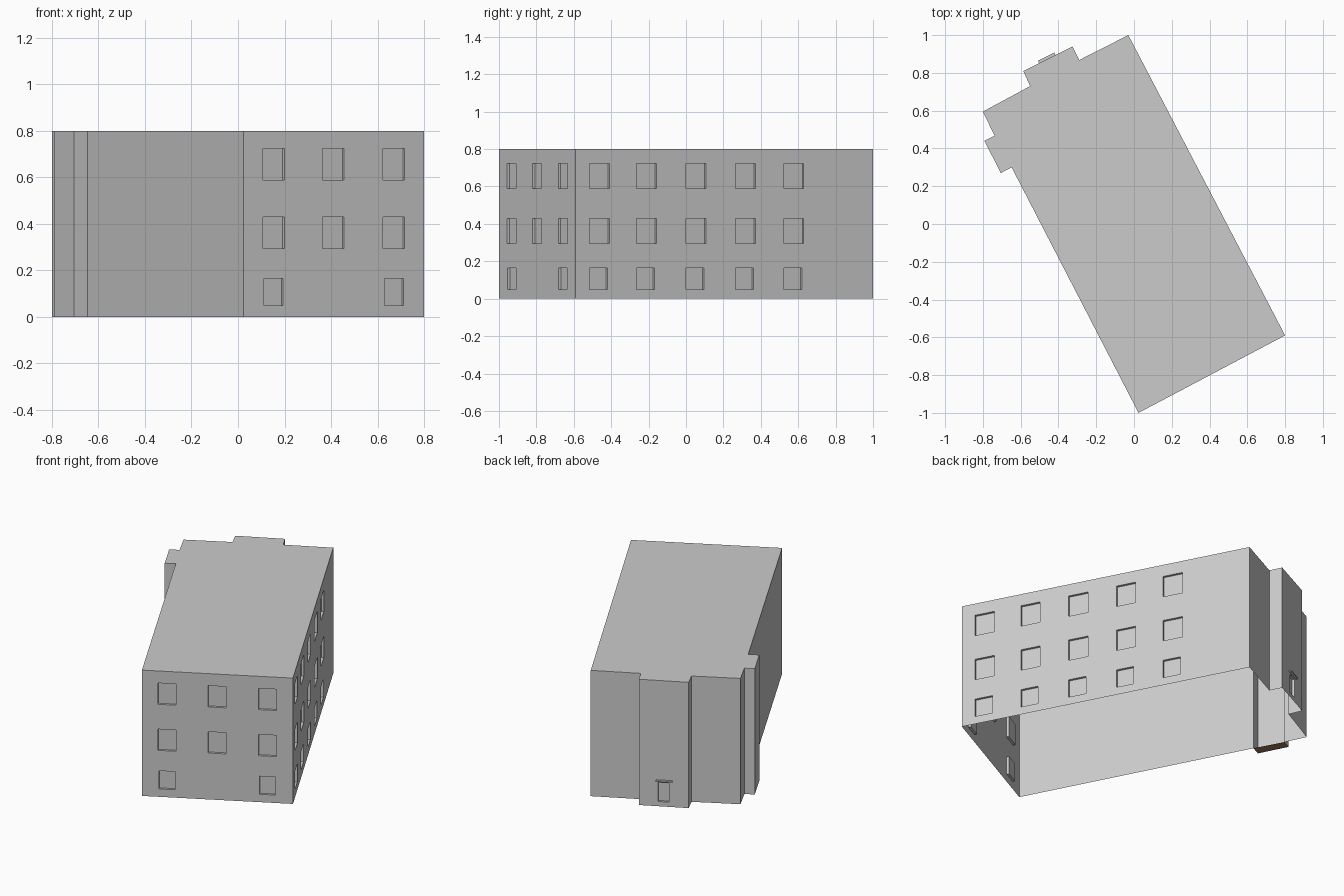
import bpy
from mathutils import Vector

if "Cube" in bpy.data.objects:
    bpy.data.objects.remove(bpy.data.objects["Cube"])

H = 0.8        # building height
DEPTH = 0.015  # window recess
# footprint, clockwise seen from above
PLAN = [(-0.03, 1.0), (0.80, -0.59), (0.024, -1.0), (-0.648, 0.30),
        (-0.705, 0.27), (-0.792, 0.44), (-0.738, 0.467), (-0.80, 0.595),
        (-0.55, 0.73), (-0.586, 0.81), (-0.326, 0.94), (-0.29, 0.868)]
PLAN = [Vector((x, y, 0)) for x, y in PLAN]
UP = Vector((0, 0, 1))


def make(name, verts, faces, colour=None):
    me = bpy.data.meshes.new(name)
    me.from_pydata([tuple(v) for v in verts], [], faces)
    ob = bpy.data.objects.new(name, me)
    bpy.context.collection.objects.link(ob)
    if colour:
        mat = bpy.data.materials.new(name + "_paint")
        mat.diffuse_color = colour
        mat.use_nodes = True
        mat.node_tree.nodes["Principled BSDF"].inputs["Base Color"].default_value = mat.diffuse_color
        me.materials.append(mat)
    return ob


def frame(i):
    """Origin, direction, outward normal and length of wall i."""
    p, q = PLAN[i], PLAN[(i + 1) % len(PLAN)]
    d = (q - p).normalized()
    return p, d, Vector((-d.y, d.x, 0)), (q - p).length


def wall(i, name, openings=()):
    """Wall sheet with recessed openings given as (u0, u1, z0, z1)."""
    p, d, n, length = frame(i)
    verts, faces = [], []

    def quad(*pts):
        k = len(verts)
        verts.extend(p + d * u + UP * z + n * o for u, z, o in pts)
        faces.append((k, k + 1, k + 2, k + 3))

    def loop(u0, u1, z0, z1, o=0.0):
        return [(u0, z0, o), (u0, z1, o), (u1, z1, o), (u1, z0, o)]

    us = sorted({0, length, *(u for w in openings for u in w[:2])})
    zs = sorted({0, H, *(z for w in openings for z in w[2:])})
    for u0, u1 in zip(us, us[1:]):
        for z0, z1 in zip(zs, zs[1:]):
            cu, cz = (u0 + u1) / 2, (z0 + z1) / 2
            if not any(a < cu < b and c < cz < e for a, b, c, e in openings):
                quad(*loop(u0, u1, z0, z1))
    for w in openings:
        outer, inner = loop(*w), loop(*w, -DEPTH)
        quad(*inner)
        for k in range(4):
            m = (k + 1) % 4
            quad(outer[k], outer[m], inner[m], inner[k])
    make(name, verts, faces)


ROWS = [(0.05, 0.165), (0.295, 0.43), (0.588, 0.723)]

# right wall: five windows on each of three floors
L = frame(0)[3]
side = []
for end in (0.113, 0.272, 0.438, 0.604, 0.767):
    for r, (z0, z1) in enumerate(ROWS):
        cut = 0.012 if r == 0 else 0
        side.append((L * (1 - end) + cut, L * (1 - end) + 0.12, z0, z1))

# front wall: three columns, no window in the middle of the ground floor
front = []
for x in (0.153, 0.41, 0.67):
    for r, (z0, z1) in enumerate(ROWS):
        if r == 0 and x == 0.41:
            continue
        hw = 0.041 if r == 0 else 0.046
        front.append(((0.80 - x - hw) / 0.884, (0.80 - x + hw) / 0.884, z0, z1))

# rear entrance
door = [(0.115, 0.178, 0.03, 0.15)]

special = {0: ("right_wall", side), 1: ("front_wall", front), 9: ("entrance_wall", door)}
for i in range(len(PLAN)):
    name, holes = special.get(i, (f"wall_{i}", ()))
    wall(i, name, holes)

# flat roof (underside of the building is open)
make("roof", [v + UP * H for v in PLAN], [tuple(reversed(range(len(PLAN))))])

# brown floor under the left bay
make("bay_floor", PLAN[3:7], [(0, 1, 2, 3)], (0.30, 0.17, 0.09, 1))

# canopy over the entrance
p, d, n, _ = frame(9)
pts = [p + d * u + n * o + UP * z for z in (0.16, 0.168)
       for u, o in ((0.093, 0), (0.19, 0), (0.19, 0.014), (0.093, 0.014))]
make("door_canopy", pts, [(0, 1, 2, 3), (7, 6, 5, 4), (4, 5, 1, 0),
                          (5, 6, 2, 1), (6, 7, 3, 2), (7, 4, 0, 3)])
